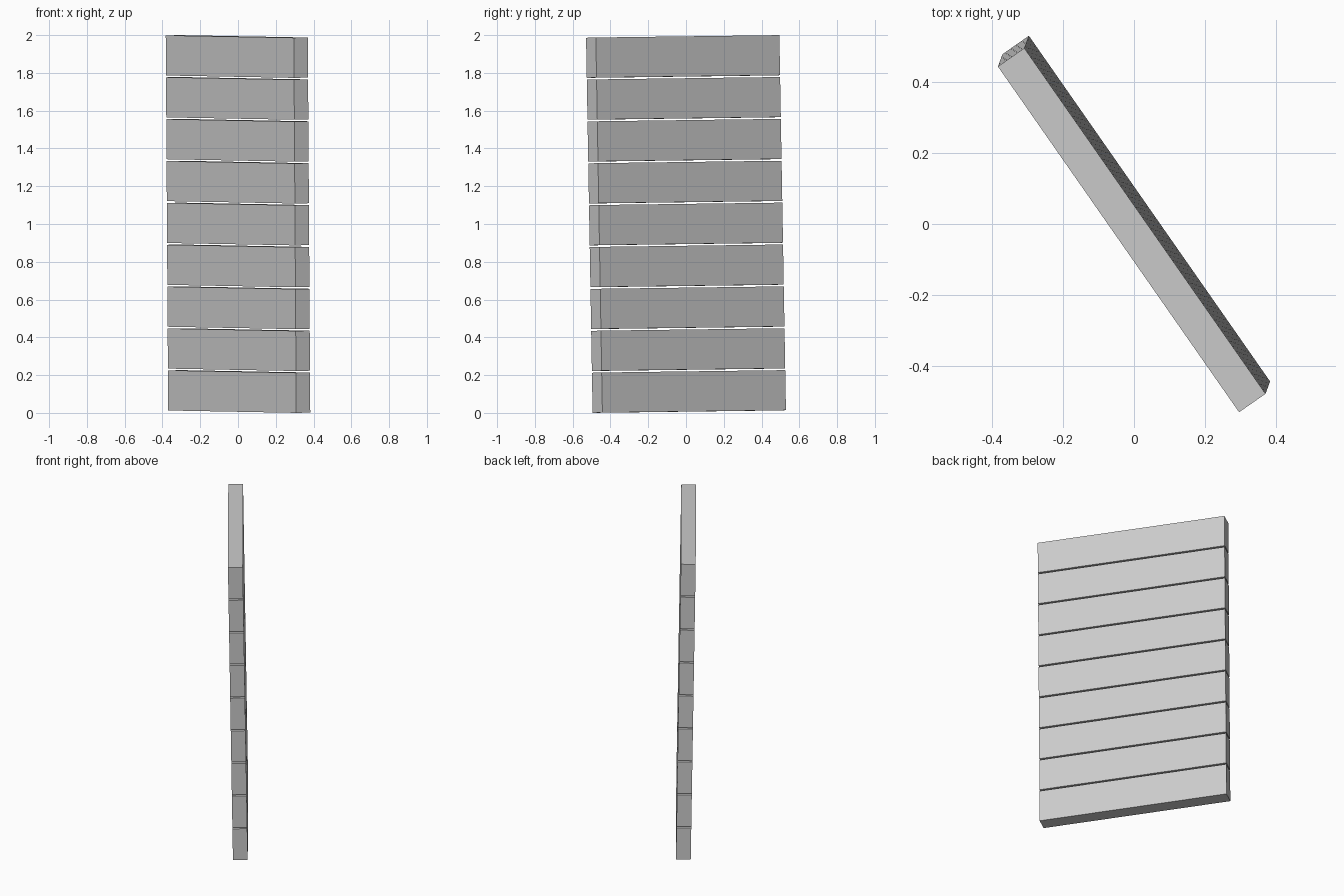
import bpy
from mathutils import Vector, Matrix

if "Cube" in bpy.data.objects:
    bpy.data.objects.remove(bpy.data.objects["Cube"])

# Axes of the slightly leaning plank wall
up = Vector((-0.0065, -0.0175, 1)).normalized()
along = Vector((0.678, -0.972, 0))
along = (along - up * along.dot(up)).normalized()
across = up.cross(along)
rot = Matrix((along, across, up)).transposed().to_4x4()

LENGTH, THICK, TOTAL, GAP, COUNT = 1.185, 0.0905, 1.986, 0.0095, 9
height = (TOTAL - GAP * (COUNT - 1)) / COUNT
centre = Vector((0, 0, 1))

# Stack of separate planks with narrow open gaps
for i in range(COUNT):
    bpy.ops.mesh.primitive_cube_add(size=1)
    plank = bpy.context.object
    plank.name = f"plank_{i + 1}"
    offset = (i - (COUNT - 1) / 2) * (height + GAP)
    plank.matrix_world = (Matrix.Translation(centre + up * offset) @ rot
                          @ Matrix.Diagonal((LENGTH, THICK, height, 1)))
